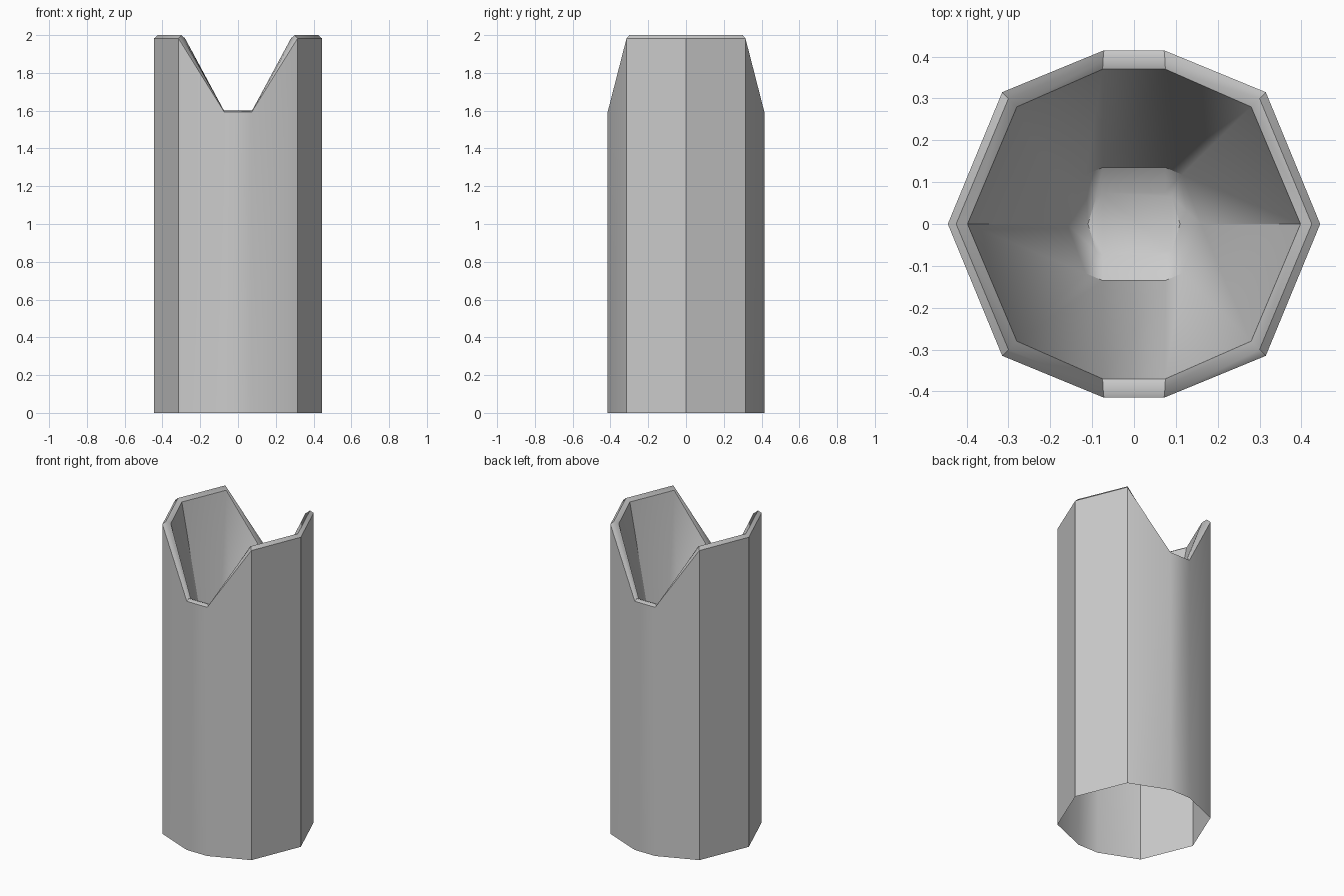
import bpy, bmesh, math

if "Cube" in bpy.data.objects:
    bpy.data.objects.remove(bpy.data.objects["Cube"])

# One quadrant of each ring: side corner, diagonal corner, notch corner
OUTER = [(0.445, 0), (0.315, 0.315), (0.072, 0.415)]
CREST = [(0.425, 0), (0.300, 0.300), (0.074, 0.392)]
INNER = [(0.398, 0), (0.280, 0.280), (0.075, 0.370)]
WELL = [(0.160, 0), (0.115, 0.118), (0.075, 0.135)]
FLOOR = [(0.110, 0), (0.090, 0.065), (0.075, 0.075)]


def ring(bm, quarter, side_z, notch_z):
    """Mirror a quadrant into a ten-sided loop."""
    a, b, c = quarter
    q = [(*a, side_z), (*b, side_z), (*c, notch_z)]
    half = q + [(-x, y, z) for x, y, z in reversed(q)]
    loop = half + [(x, -y, z) for x, y, z in reversed(half[1:-1])]
    return [bm.verts.new(p) for p in loop]


bm = bmesh.new()
# Open-bottomed outer wall, notched rim, then tapering well
rings = [
    ring(bm, OUTER, 0, 0),
    ring(bm, OUTER, 1.982, 1.592),
    ring(bm, CREST, 2.0, 1.6),
    ring(bm, INNER, 1.982, 1.592),
    ring(bm, WELL, 0.75, 0.75),
    ring(bm, FLOOR, 0.71, 0.71),
]
for low, high in zip(rings, rings[1:]):
    n = len(low)
    for i in range(n):
        j = (i + 1) % n
        bm.faces.new((low[i], low[j], high[j], high[i]))
# Well floor
bm.faces.new(rings[-1])

mesh = bpy.data.meshes.new("notched_tube")
bm.to_mesh(mesh)
bm.free()
tube = bpy.data.objects.new("notched_tube", mesh)
bpy.context.collection.objects.link(tube)

# Soft shading with crisp main corners
bpy.context.view_layer.objects.active = tube
tube.select_set(True)
bpy.ops.object.shade_smooth_by_angle(angle=math.radians(40))
